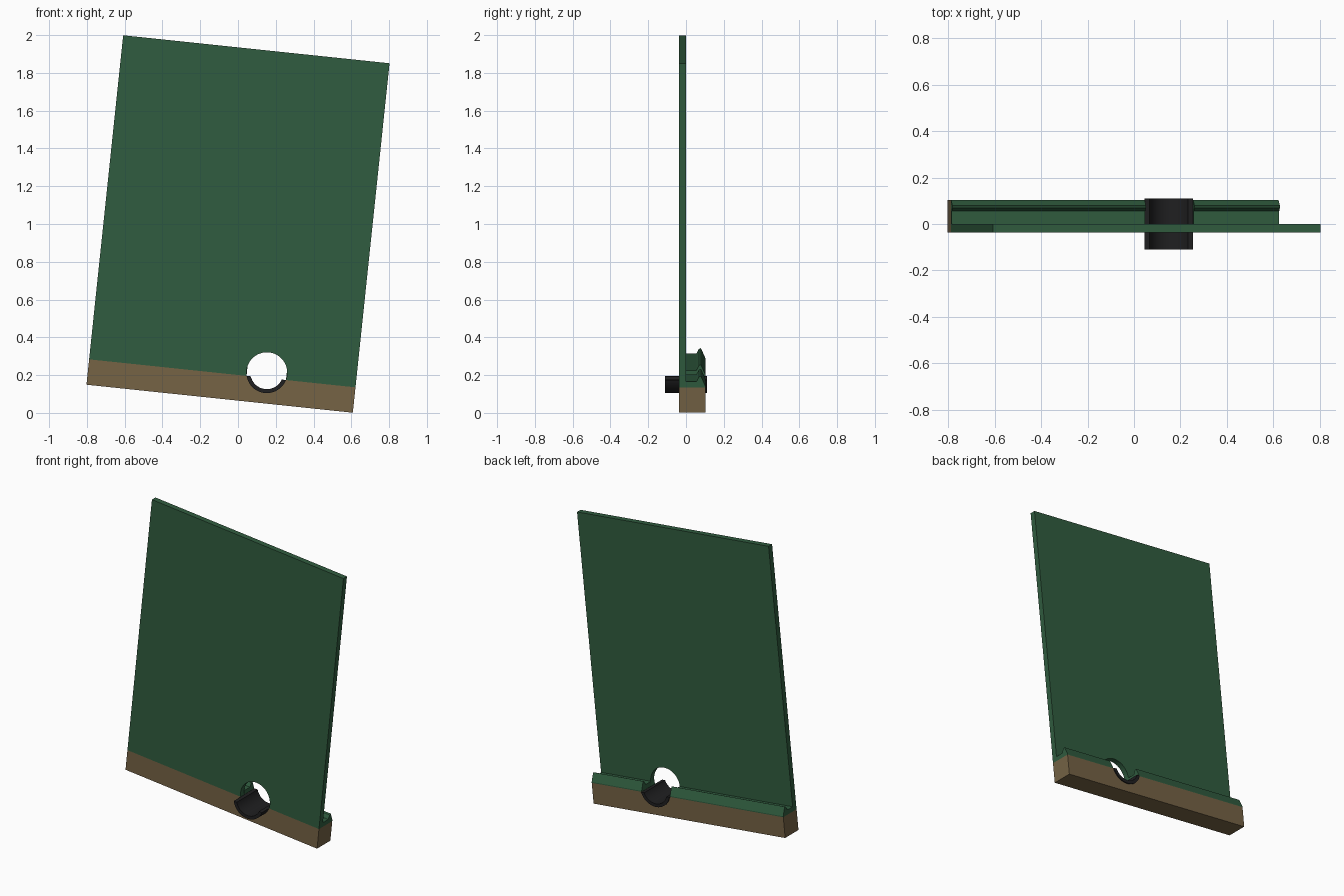
import bpy, bmesh, math
from mathutils import Matrix

if "Cube" in bpy.data.objects:
    bpy.data.objects.remove(bpy.data.objects["Cube"])

TILT = Matrix.Translation((0, 0, 1)) @ Matrix.Rotation(math.radians(6), 4, 'Y')
W, H = 0.709, 0.93            # half width, half height of the tilted board
TOP = -H + 0.135              # top of the wooden strip
CU, CV, R, RI = 0.234, -0.767, 0.108, 0.087   # round hole and trough radii


def mat(name, rgb):
    m = bpy.data.materials.new(name)
    m.diffuse_color = (*rgb, 1)
    m.use_nodes = True
    m.node_tree.nodes["Principled BSDF"].inputs["Base Color"].default_value = m.diffuse_color
    return m


green = mat("board green", (0.030, 0.108, 0.050))
brown = mat("wood brown", (0.180, 0.125, 0.060))
black = mat("trough black", (0.014, 0.014, 0.015))


def prism(name, start, offset, material):
    """Extrude a flat outline by an offset, then tilt it into place."""
    bm = bmesh.new()
    face = bm.faces.new([bm.verts.new(p) for p in start])
    ext = bmesh.ops.extrude_face_region(bm, geom=[face], use_keep_orig=True)
    bmesh.ops.translate(bm, vec=offset,
                        verts=[g for g in ext["geom"] if isinstance(g, bmesh.types.BMVert)])
    bmesh.ops.recalc_face_normals(bm, faces=bm.faces)
    bm.transform(TILT)
    me = bpy.data.meshes.new(name)
    bm.to_mesh(me)
    bm.free()
    me.materials.append(material)
    ob = bpy.data.objects.new(name, me)
    bpy.context.collection.objects.link(ob)
    return ob


def slab(name, outline, y0, y1, material):
    return prism(name, [(u, y0, v) for u, v in outline], (0, y1 - y0, 0), material)


def arc(r, upper, n=32):
    """Hole arc above or below the strip top, running left to right."""
    a = math.asin((TOP - CV) / r)
    start, end = math.pi - a, (a if upper else 2 * math.pi + a)
    return [(CU + r * math.cos(start + (end - start) * i / n),
             CV + r * math.sin(start + (end - start) * i / n)) for i in range(n + 1)]


# board with the upper part of the round hole
slab("board", [(-W, TOP)] + arc(R, True) + [(W, TOP), (W, H), (-W, H)],
     -0.037, 0.0, green)

# wooden strip with the lower part of the hole
slab("bottom_strip", [(-W, TOP)] + arc(R, False) + [(W, TOP), (W, -H), (-W, -H)],
     -0.037, 0.103, brown)

# black curved trough lying in the hole
trough = slab("trough", arc(R, False) + arc(RI, False)[::-1], -0.11, 0.11, black)

# rear ledge with raised lip, split by the hole
LEDGE = [(0, 0), (0, 0.03), (0.055, 0.03), (0.068, 0.055), (0.079, 0.06),
         (0.103, 0.006), (0.103, 0)]
for name, u0, u1 in (("ledge_left", -W, CU - 0.105), ("ledge_right", CU + 0.105, W)):
    prism(name, [(u0, y, TOP + v) for y, v in LEDGE], (u1 - u0, 0, 0), green)

# smooth the curved surfaces, keep edges sharp
bpy.ops.object.select_all(action='DESELECT')
trough.select_set(True)
bpy.context.view_layer.objects.active = trough
bpy.ops.object.shade_smooth_by_angle(angle=math.radians(30))
